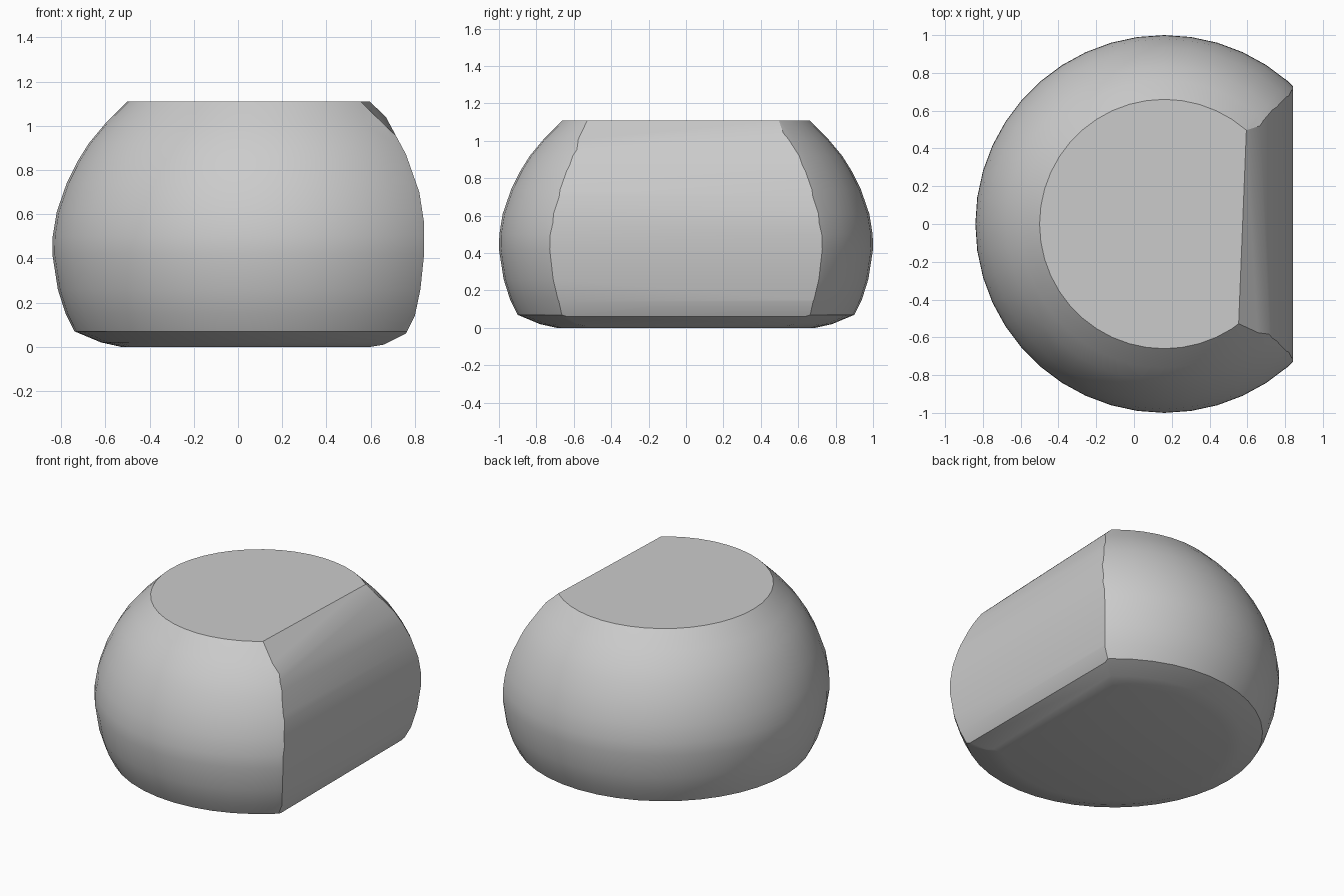
import bpy
import bmesh
import math
from mathutils import Vector

cube = bpy.data.objects.get("Cube")
if cube:
    bpy.data.objects.remove(cube)

CENTRE_X = 0.16
SEGMENTS = 44

# Round body outline: (radius, height)
OUTLINE = [(0.69, 0.0), (0.78, 0.02), (0.90, 0.07), (0.94, 0.15), (0.975, 0.26),
           (1.0, 0.42), (0.998, 0.5), (0.98, 0.61), (0.935, 0.74), (0.885, 0.84),
           (0.835, 0.92), (0.76, 1.01), (0.66, 1.11)]

# Sliced right side, from bottom to top: (x, height)
SLICE = [(0.60, 0.0), (0.66, 0.01), (0.76, 0.06), (0.80, 0.14), (0.825, 0.26),
         (0.842, 0.42), (0.842, 0.56), (0.82, 0.70), (0.76, 0.87),
         (0.69, 1.0), (0.575, 1.11)]


def make_material(name, colour):
    mat = bpy.data.materials.new(name)
    mat.use_nodes = True
    mat.diffuse_color = colour
    bsdf = next(n for n in mat.node_tree.nodes if n.type == "BSDF_PRINCIPLED")
    bsdf.inputs["Base Color"].default_value = colour
    return mat


def ring(bm, radius, z):
    angles = [2 * math.pi * i / SEGMENTS for i in range(SEGMENTS)]
    return [bm.verts.new((CENTRE_X + radius * math.cos(a), radius * math.sin(a), z))
            for a in angles]


# Turned body with flat top and base
bm = bmesh.new()
rings = [ring(bm, r, z) for r, z in OUTLINE]
for low, high in zip(rings, rings[1:]):
    for i in range(SEGMENTS):
        j = (i + 1) % SEGMENTS
        bm.faces.new((low[i], low[j], high[j], high[i]))
bm.faces.new(rings[0][::-1])
bm.faces.new(rings[-1])

# Slice off the right side, one strip after another
last = len(SLICE) - 2
for k, ((x0, z0), (x1, z1)) in enumerate(zip(SLICE, SLICE[1:])):
    dx, dz = x1 - x0, z1 - z0
    tilt = -0.04 * dz if k == last else 0.0
    normal = Vector((dz, tilt, -dx)).normalized()
    geom = bm.verts[:] + bm.edges[:] + bm.faces[:]
    bmesh.ops.bisect_plane(bm, geom=geom, dist=1e-5, plane_co=(x0, 0, z0),
                           plane_no=normal, clear_outer=True)
    rim = [e for e in bm.edges if e.is_boundary]
    if rim:
        bmesh.ops.edgeloop_fill(bm, edges=rim)

bmesh.ops.remove_doubles(bm, verts=bm.verts[:], dist=0.0005)
bmesh.ops.recalc_face_normals(bm, faces=bm.faces[:])
mesh = bpy.data.meshes.new("sliced_body")
bm.to_mesh(mesh)
bm.free()

body = bpy.data.objects.new("sliced_body", mesh)
bpy.context.collection.objects.link(body)
mesh.materials.append(make_material("plain grey", (0.6, 0.6, 0.6, 1.0)))

# Smooth sides, crisp flats
bpy.ops.object.select_all(action="DESELECT")
body.select_set(True)
bpy.context.view_layer.objects.active = body
bpy.ops.object.shade_smooth_by_angle(angle=math.radians(30))
